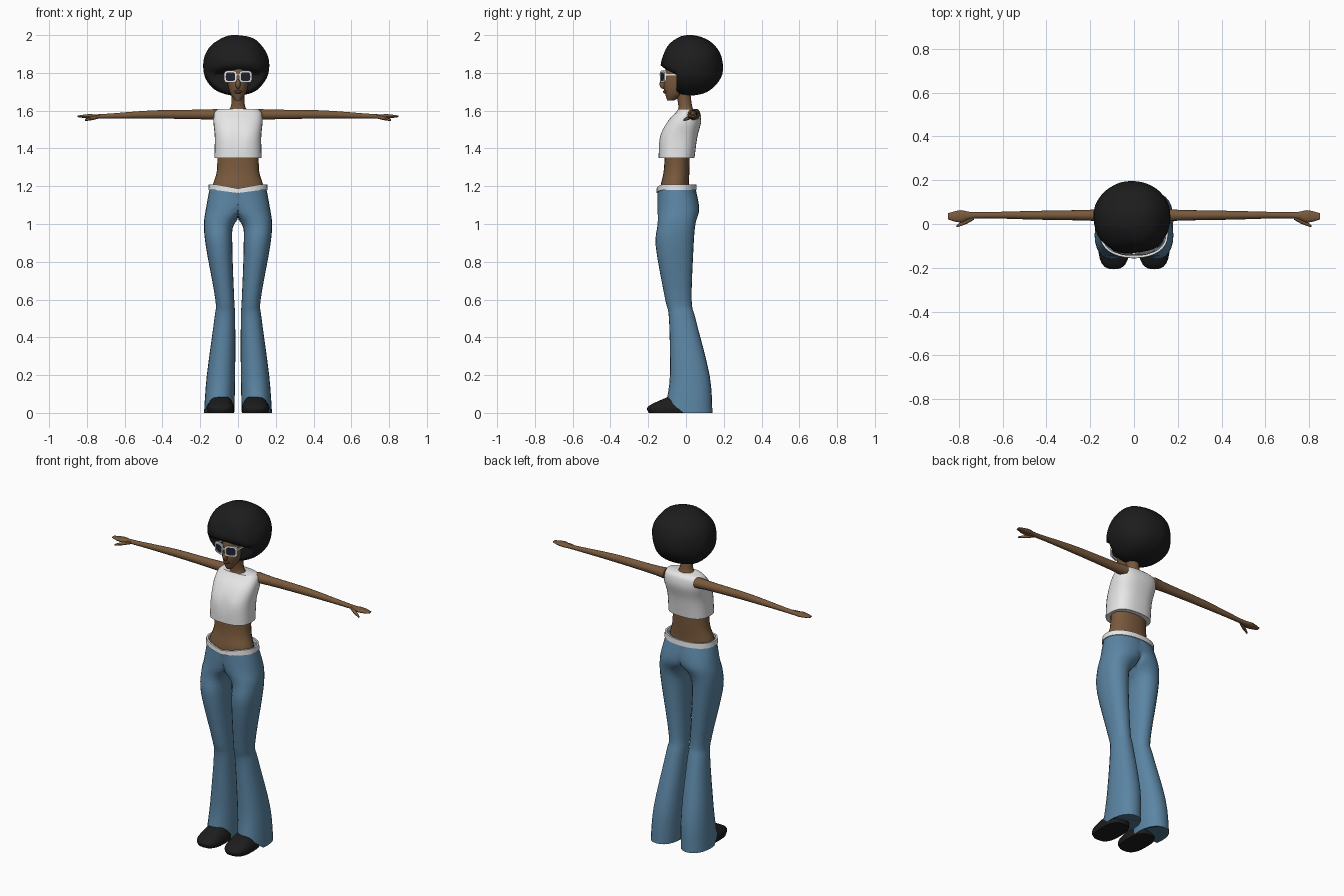
import bpy, bmesh, math
from mathutils import Vector, noise

default_cube = bpy.data.objects.get("Cube")
if default_cube:
    bpy.data.objects.remove(default_cube, do_unlink=True)


def material(name, red, green, blue):
    mat = bpy.data.materials.new(name)
    mat.use_nodes = True
    mat.diffuse_color = (red, green, blue, 1)
    shader = mat.node_tree.nodes["Principled BSDF"]
    shader.inputs["Base Color"].default_value = mat.diffuse_color
    shader.inputs["Roughness"].default_value = 0.8
    return mat


skin = material("brown skin", 0.19, 0.1, 0.045)
denim = material("blue denim", 0.105, 0.235, 0.37)
white = material("white cloth", 0.8, 0.8, 0.8)
black = material("black hair and leather", 0.012, 0.012, 0.012)
lens_dark = material("dark lens", 0.014, 0.016, 0.03)
lip_dark = material("dark lips", 0.085, 0.03, 0.022)

# How a position along an axis and two cross coordinates become a point
AXES = {"x": lambda along, a, b: Vector((along, a, b)),
        "y": lambda along, a, b: Vector((a, along, b)),
        "z": lambda along, a, b: Vector((a, b, along))}


def finish(name, bm, mat, mirror=False, angle=50):
    bmesh.ops.recalc_face_normals(bm, faces=bm.faces)
    mesh = bpy.data.meshes.new(name)
    bm.to_mesh(mesh)
    bm.free()
    mesh.materials.append(mat)
    part = bpy.data.objects.new(name, mesh)
    bpy.context.collection.objects.link(part)
    bpy.ops.object.select_all(action="DESELECT")
    part.select_set(True)
    bpy.context.view_layer.objects.active = part
    bpy.ops.object.shade_smooth_by_angle(angle=math.radians(angle))
    if mirror:
        part.modifiers.new("mirror", "MIRROR")


def smooth_rows(rows, steps=4):
    """Run a smooth spline through a few cross-sections."""
    keys = [Vector(row) for row in rows]
    result = []
    for i in range(len(keys) - 1):
        start, end = keys[i], keys[i + 1]
        leave = (end - keys[max(i - 1, 0)]) / 2
        arrive = (keys[min(i + 2, len(keys) - 1)] - start) / 2
        for step in range(steps):
            t = step / steps
            ease = t * t * (3 - 2 * t)
            result.append(start.lerp(end, ease)
                          + leave * t * (1 - t) ** 2
                          - arrive * t * t * (1 - t))
    return result + [keys[-1]]


def signed_power(value, exponent):
    return math.copysign(abs(value) ** exponent, value)


def loft(name, mat, rows, axis="z", sides=24, power=2, shape=None,
         mirror=False, closed=False, halve=False):
    """Skin rings of (position, centre a, centre b, radius a, radius b)."""
    bm = bmesh.new()
    rings = []
    for along, centre_a, centre_b, radius_a, radius_b in rows:
        ring = []
        for k in range(sides):
            turn = math.tau * k / sides
            a = centre_a + radius_a * signed_power(math.cos(turn), 2 / power)
            b = centre_b + radius_b * signed_power(math.sin(turn), 2 / power)
            point = AXES[axis](along, a, b)
            if shape:
                shape(point)
            if halve:
                point.x = max(point.x, 0)
            ring.append(bm.verts.new(point))
        rings.append(ring)
    pairs = list(zip(rings, rings[1:]))
    if closed:
        pairs.append((rings[-1], rings[0]))
    else:
        bm.faces.new(rings[0])
        bm.faces.new(rings[-1])
    for lower, upper in pairs:
        for k in range(sides):
            bm.faces.new((lower[k - 1], lower[k], upper[k], upper[k - 1]))
    if halve:
        seam = [face for face in bm.faces
                if all(vert.co.x < 0.0001 for vert in face.verts)]
        bmesh.ops.delete(bm, geom=seam, context="FACES")
    finish(name, bm, mat, mirror)


def blob(name, mat, centre, radii):
    bm = bmesh.new()
    bmesh.ops.create_uvsphere(bm, u_segments=16, v_segments=10, radius=1)
    for vert in bm.verts:
        vert.co = Vector(c + r * p for c, r, p in zip(centre, radii, vert.co))
    finish(name, bm, mat)


def box(name, mat, centre, size, mirror=False):
    bm = bmesh.new()
    bmesh.ops.create_cube(bm, size=1)
    for vert in bm.verts:
        vert.co = Vector(c + s * p for c, s, p in zip(centre, size, vert.co))
    finish(name, bm, mat, mirror, angle=30)


def drape(point):
    """Dip the waist at the front and raise the hem over the shoes."""
    if point.y < -0.06 and point.z > 1.1:
        point.z -= 0.2 * (point.z - 1.1) * max(0, 1 - abs(point.x) / 0.12)
    hem = max(0, min(0.075, -0.02 - point.y))
    point.z += hem * max(0, 1 - point.z / 0.2)


# Flared trousers, one half mirrored and joined along the middle
loft("trousers", denim, smooth_rows([
    (1.19, 0, -0.05, 0.15, 0.1), (1.08, 0.05, -0.04, 0.12, 0.11),
    (1, 0.1, -0.05, 0.08, 0.1), (0.88, 0.1, -0.06, 0.07, 0.1),
    (0.6, 0.07, -0.04, 0.05, 0.07), (0.5, 0.07, -0.02, 0.055, 0.07),
    (0.2, 0.09, 0.02, 0.075, 0.105), (0, 0.1, 0.02, 0.08, 0.12)]),
    power=2.2, shape=drape, mirror=True, halve=True)

# White waistband
loft("waistband", white, [
    (height, 0, -0.05, 0.145 + thick, 0.095 + thick)
    for height, thick in ((1.18, 0), (1.18, 0.012), (1.21, 0.01), (1.21, 0))],
    sides=32, power=2.2, shape=drape, closed=True)

# Bare waist
loft("waist", skin, smooth_rows([
    (1.12, 0, -0.06, 0.14, 0.08), (1.2, 0, -0.06, 0.135, 0.075),
    (1.28, 0, -0.05, 0.112, 0.068), (1.4, 0, -0.045, 0.11, 0.066)]), power=2.2)


# Cropped top with a hollow between the breasts
def bust(point):
    if point.y < -0.05:
        lift = math.exp(-((point.z - 1.46) / 0.05) ** 2)
        point.y += 0.012 * lift * math.exp(-(point.x / 0.02) ** 2)


loft("cropped_top", white, smooth_rows([
    (1.35, 0, -0.05, 0.125, 0.095), (1.46, 0, -0.04, 0.123, 0.1),
    (1.54, 0, -0.01, 0.13, 0.09), (1.59, 0, 0.01, 0.125, 0.065),
    (1.61, 0, 0.01, 0.105, 0.05)]), sides=32, power=2.6, shape=bust)

# Neck, head and face
loft("neck", skin, smooth_rows([
    (1.59, 0, 0, 0.06, 0.045), (1.63, 0, -0.005, 0.036, 0.036),
    (1.73, 0, -0.02, 0.035, 0.04)]), sides=16)
loft("head", skin, smooth_rows([
    (1.655, 0, -0.08, 0.015, 0.02), (1.69, 0, -0.06, 0.04, 0.05),
    (1.75, 0, -0.045, 0.055, 0.075), (1.86, 0, -0.03, 0.055, 0.07)]))
blob("nose", skin, (0, -0.12, 1.74), (0.014, 0.02, 0.025))
blob("lips", lip_dark, (0, -0.11, 1.7), (0.02, 0.012, 0.01))


# Sunglasses that wrap slightly around the face
def wrap(point):
    point.y += 0.35 * point.x


loft("glasses_frame", white, [
    (depth, 0.04, 1.78, rim, rim - 0.002)
    for depth, rim in ((-0.14, 0.034), (-0.13, 0.034),
                       (-0.13, 0.025), (-0.14, 0.025))],
    axis="y", power=4, shape=wrap, mirror=True, closed=True)
loft("glasses_lens", lens_dark, [
    (depth, 0.04, 1.78, 0.027, 0.025) for depth in (-0.138, -0.132)],
    axis="y", power=4, shape=wrap, mirror=True)
box("glasses_bridge", white, (0, -0.134, 1.79), (0.02, 0.01, 0.01))
box("glasses_temple", white, (0.07, -0.08, 1.79), (0.006, 0.07, 0.012), True)

# Round, slightly uneven hair, cut back around the face
bm = bmesh.new()
bmesh.ops.create_icosphere(bm, subdivisions=4, radius=1)
for vert in bm.verts:
    uneven = 1 + 0.035 * noise.noise(vert.co * 1.8)
    x, y, z = (uneven * signed_power(c, 0.92) for c in vert.co)
    taper = 1 - 0.06 * max(0, z)
    height = 1.84 + 0.16 * z
    brow = max(0, min(1, (height - 1.795) / 0.035))
    vert.co = (0.176 * taper * x - 0.008,
               max(0.03 + 0.164 * taper * y, -0.05 - 0.09 * brow), height)
finish("hair", bm, black, angle=60)

# Outstretched arms with hands and thumbs
loft("arm", skin, smooth_rows([
    (0.1, 0.04, 1.58, 0.035, 0.03), (0.2, 0.04, 1.58, 0.025, 0.026),
    (0.45, 0.04, 1.58, 0.02, 0.022), (0.72, 0.04, 1.57, 0.014, 0.012),
    (0.79, 0.035, 1.57, 0.028, 0.012), (0.85, 0.035, 1.57, 0.014, 0.004)]),
    axis="x", sides=14, mirror=True)
loft("thumb", skin, smooth_rows([
    (0.73, 0.03, 1.57, 0.01, 0.01), (0.77, 0.01, 1.56, 0.012, 0.01),
    (0.81, -0.01, 1.55, 0.005, 0.005)]), axis="x", sides=8, mirror=True)

# Chunky shoes with flat soles
loft("shoe", black, smooth_rows([
    (0, 0.092, -0.085, 0.068, 0.112), (0.035, 0.092, -0.085, 0.07, 0.115),
    (0.085, 0.092, -0.03, 0.045, 0.065)]), power=2.7, mirror=True)
